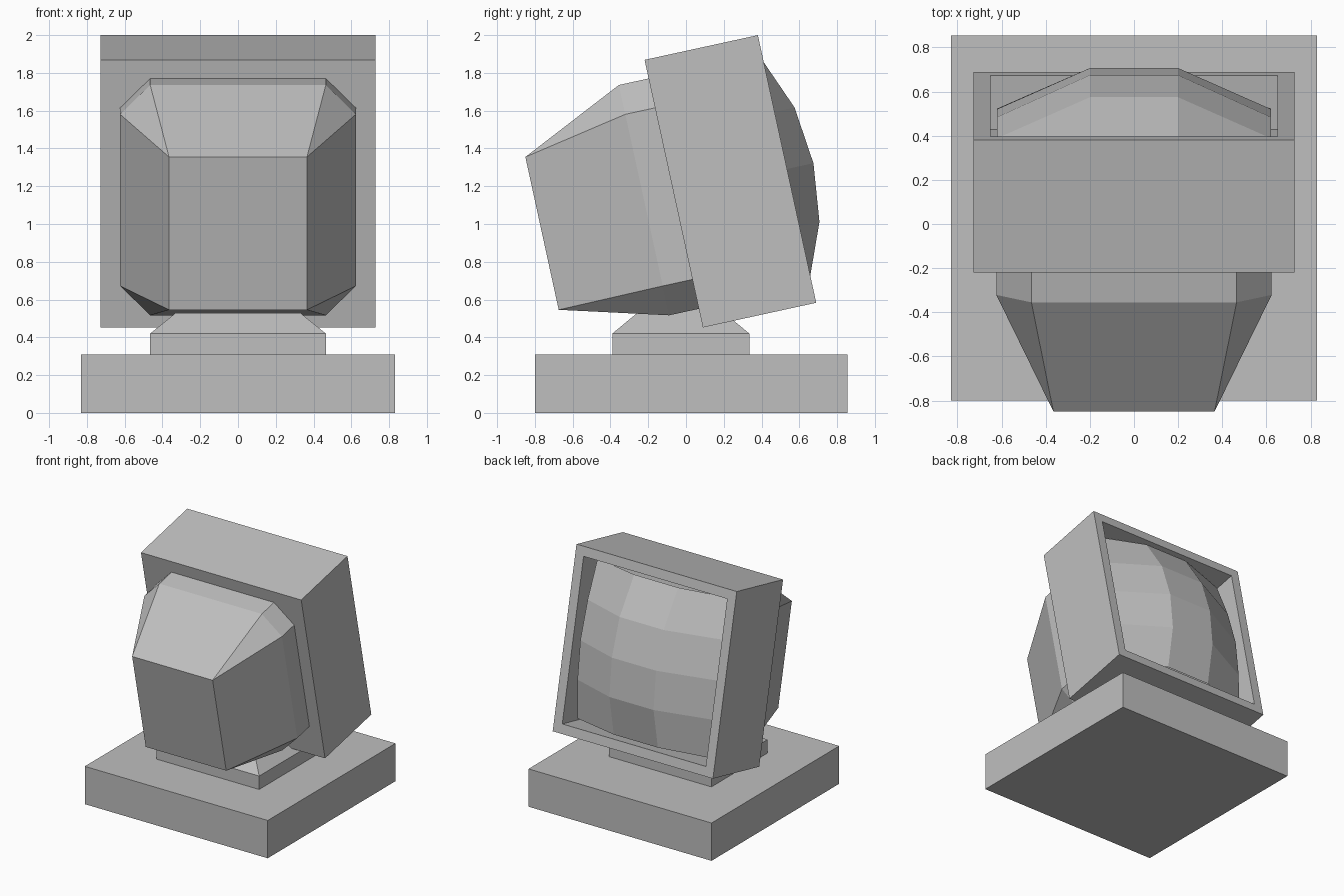
import bpy, bmesh, math
from mathutils import Matrix, Vector

cube = bpy.data.objects.get("Cube")
if cube:
    bpy.data.objects.remove(cube, do_unlink=True)

grey = bpy.data.materials.new("plain grey")
grey.use_nodes = True
colour = (0.52, 0.52, 0.52, 1)
grey.diffuse_color = colour
grey.node_tree.nodes["Principled BSDF"].inputs["Base Color"].default_value = colour

# The screen unit leans back: local y is its depth, local z its height
TILT = Matrix.Translation((0, 0.235, 1.226)) @ Matrix.Rotation(math.radians(12.3), 4, 'X')


def finish(name, bm, matrix=Matrix(), closed=True):
    if closed:
        bmesh.ops.recalc_face_normals(bm, faces=bm.faces)
    mesh = bpy.data.meshes.new(name)
    bm.to_mesh(mesh)
    bm.free()
    mesh.materials.append(grey)
    obj = bpy.data.objects.new(name, mesh)
    obj.matrix_world = matrix
    bpy.context.collection.objects.link(obj)
    return obj


def box(low, high):
    bm = bmesh.new()
    low, high = Vector(low), Vector(high)
    size = Matrix.Diagonal((high - low).to_4d())
    size[3][3] = 1
    bmesh.ops.create_cube(bm, size=1, matrix=Matrix.Translation((low + high) / 2) @ size)
    return bm


# Base slab
finish("base_slab", box((-0.83, -0.80, 0), (0.83, 0.855, 0.31)))

# Stand: low block with a tapered top reaching into the casing
bm = box((-0.465, -0.39, 0.31), (0.465, 0.335, 0.42))
top = max(bm.faces, key=lambda f: f.calc_center_median().z)
top = bmesh.ops.extrude_discrete_faces(bm, faces=[top])["faces"][0]
for v in top.verts:
    v.co.x *= 0.6
    v.co.y = -0.027 + (v.co.y + 0.027) * 0.5
    v.co.z = 0.57
finish("stand", bm)

# Screen frame: box with a square recess
W, H, D, OPEN = 0.727, 0.725, 0.307, 0.62
bm = box((-W, -D, -H), (W, D, H))
face = max(bm.faces, key=lambda f: f.calc_center_median().y)
bmesh.ops.inset_region(bm, faces=[face], thickness=W - OPEN)
recess = bmesh.ops.extrude_discrete_faces(bm, faces=[face])["faces"][0]
bmesh.ops.translate(bm, verts=recess.verts, vec=(0, -0.25, 0))
finish("screen_frame", bm, TILT)

# Bulging screen: three columns by four rows of flat panels
bm = bmesh.new()
middle, edge = (0.45, 0.415, 0.29), (0.255, 0.225, 0.16)
rows = []
for r in range(-2, 3):
    rows.append([bm.verts.new((x, (edge if abs(x) > 0.5 else middle)[abs(r)], r * OPEN / 2))
                 for x in (-OPEN, -0.2, 0.2, OPEN)])
for a, b in zip(rows, rows[1:]):
    for i in range(3):
        bm.faces.new((a[i], b[i], b[i + 1], a[i + 1]))
finish("screen", bm, TILT, closed=False)

# Casing: chamfered collar narrowing to a small rectangular end
S, C = 0.624, 0.465
outline = [(S, C), (C, S), (-C, S), (-S, C), (-S, -C), (-C, -S), (C, -S), (S, -C)]
bm = bmesh.new()
root = [bm.verts.new((x, -0.29, z)) for x, z in outline]
collar = [bm.verts.new((x, -0.468, z)) for x, z in outline]
end = [bm.verts.new((x, -1.033, z))
       for x, z in ((0.365, 0.357), (-0.365, 0.357), (-0.365, -0.471), (0.365, -0.471))]
bm.faces.new(root)
bm.faces.new(end)
for i in range(8):
    j = (i + 1) % 8
    bm.faces.new((root[i], root[j], collar[j], collar[i]))
    corner, following = end[i // 2], end[(j // 2) % 4]
    if corner is following:
        bm.faces.new((collar[i], collar[j], corner))
    else:
        bm.faces.new((collar[i], collar[j], following, corner))
finish("casing", bm, TILT)
